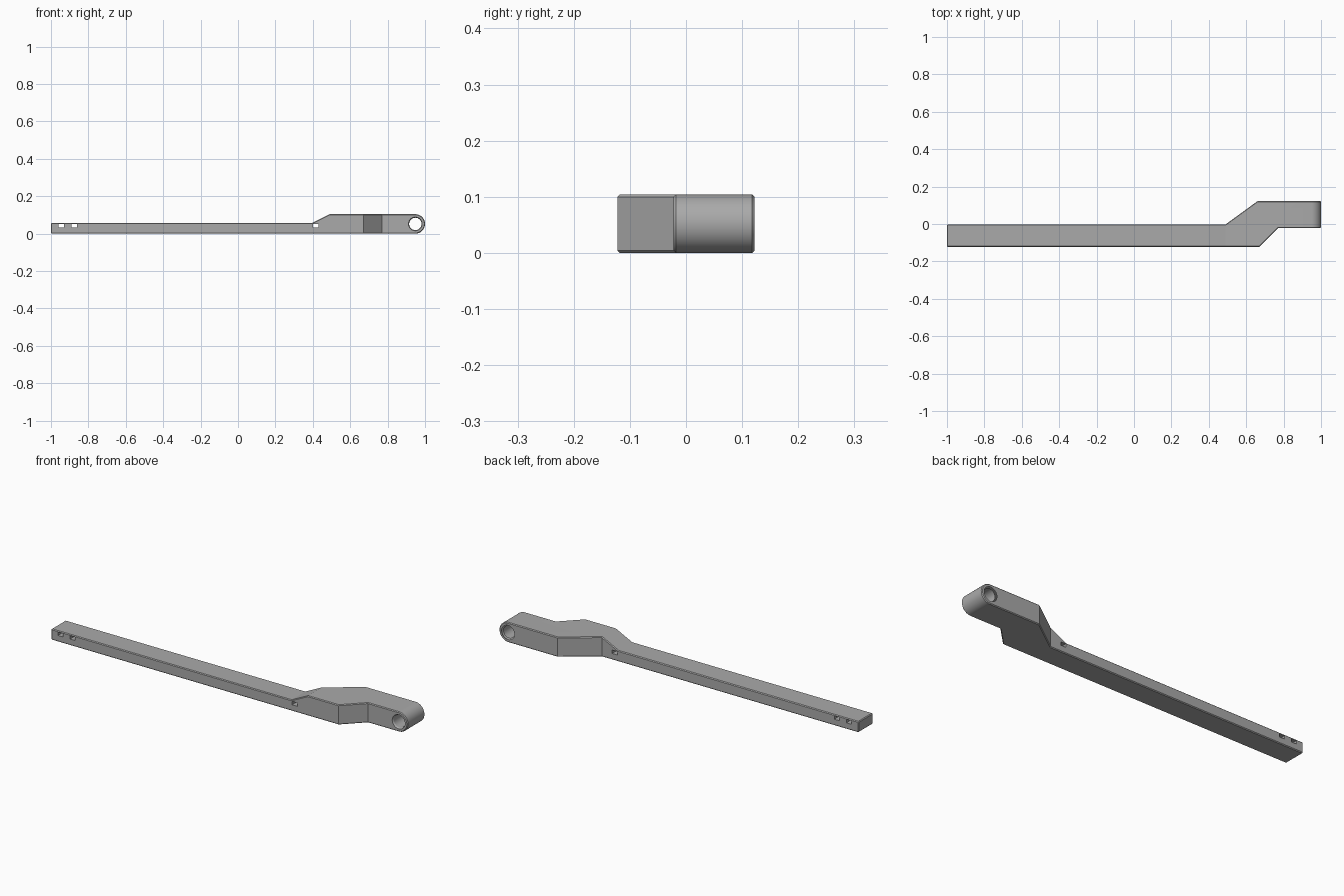
import bpy, bmesh, math
from mathutils import Matrix, Vector

cube = bpy.data.objects.get("Cube")
if cube:
    bpy.data.objects.remove(cube, do_unlink=True)

grey = bpy.data.materials.new("mid grey")
grey.use_nodes = True
GREY = (0.4, 0.4, 0.4, 1)
grey.diffuse_color = GREY
grey.node_tree.nodes["Principled BSDF"].inputs["Base Color"].default_value = GREY

HEIGHT, BAR, CHAMFER = 0.104, 0.057, 0.004
BACK, FRONT = 0.122, -0.122
EYE_X, EYE_Z, BORE = 0.948, HEIGHT / 2, 0.033


def finish(name, bm):
    bmesh.ops.recalc_face_normals(bm, faces=bm.faces)
    mesh = bpy.data.meshes.new(name)
    bm.to_mesh(mesh)
    bm.free()
    mesh.materials.append(grey)
    obj = bpy.data.objects.new(name, mesh)
    bpy.context.collection.objects.link(obj)
    return obj


def prism(name, points, depth):
    bm = bmesh.new()
    face = bm.faces.new([bm.verts.new(p) for p in points])
    top = bmesh.ops.extrude_face_region(bm, geom=[face])["geom"]
    bmesh.ops.translate(bm, vec=Vector(depth),
                        verts=[v for v in top if isinstance(v, bmesh.types.BMVert)])
    return finish(name, bm)


def box(name, centre, size):
    bm = bmesh.new()
    bmesh.ops.create_cube(bm, size=1, matrix=Matrix.LocRotScale(centre, None, size))
    return finish(name, bm)


def cone(name, y, r_front, r_back, depth):
    bm = bmesh.new()
    turn = Matrix.Translation((EYE_X, y, EYE_Z)) @ Matrix.Rotation(-math.pi / 2, 4, "X")
    bmesh.ops.create_cone(bm, cap_ends=True, segments=48, radius1=r_front,
                          radius2=r_back, depth=depth, matrix=turn)
    return finish(name, bm)


def apply(obj, mod):
    bpy.context.view_layer.objects.active = obj
    bpy.ops.object.modifier_apply(modifier=mod.name)


def boolean(obj, cutter, operation):
    cutter.hide_render = True
    mod = obj.modifiers.new("cut", "BOOLEAN")
    mod.operation, mod.object, mod.solver = operation, cutter, "EXACT"
    apply(obj, mod)
    bpy.data.objects.remove(cutter, do_unlink=True)


# Cranked plan outline, taller than the finished part
plan = [(-1, FRONT), (0.67, FRONT), (0.77, -0.022), (1.1, -0.022),
        (1.1, BACK), (0.66, BACK), (0.49, -0.002), (-1, -0.002)]
arm = prism("lever_arm", [(x, y, -0.1) for x, y in plan], (0, 0, 0.4))

# Side profile: thin bar, ramp and rounded eye end
arc = [(EYE_X + EYE_Z * math.cos(a), EYE_Z + EYE_Z * math.sin(a))
       for a in (math.pi * (i / 28 - 0.5) for i in range(29))]
side = [(-1.1, 0)] + arc + [(0.49, HEIGHT), (0.395, BAR), (-1.1, BAR)]
boolean(arm, prism("side_profile", [(x, -0.3, z) for x, z in side], (0, 0.6, 0)), "INTERSECT")

# Small chamfer on the square edges
bevel = arm.modifiers.new("chamfer", "BEVEL")
bevel.width, bevel.segments = CHAMFER, 1
bevel.limit_method, bevel.angle_limit = "ANGLE", math.radians(60)
apply(arm, bevel)

# Bore through the eye with a countersunk rim at each mouth
boolean(arm, cone("bore", 0.05, BORE, BORE, 0.4), "DIFFERENCE")
boolean(arm, cone("front_rim", -0.022, BORE + 2 * CHAMFER, BORE, 4 * CHAMFER), "DIFFERENCE")
boolean(arm, cone("back_rim", BACK, BORE, BORE + 2 * CHAMFER, 4 * CHAMFER), "DIFFERENCE")

# Rectangular slots through the bar
for x in (-0.945, -0.875, 0.415):
    boolean(arm, box("slot", (x, 0, 0.042), (0.03, 0.5, 0.018)), "DIFFERENCE")

bpy.ops.object.select_all(action="DESELECT")
arm.select_set(True)
bpy.context.view_layer.objects.active = arm
bpy.ops.object.shade_smooth_by_angle(angle=math.radians(25))
